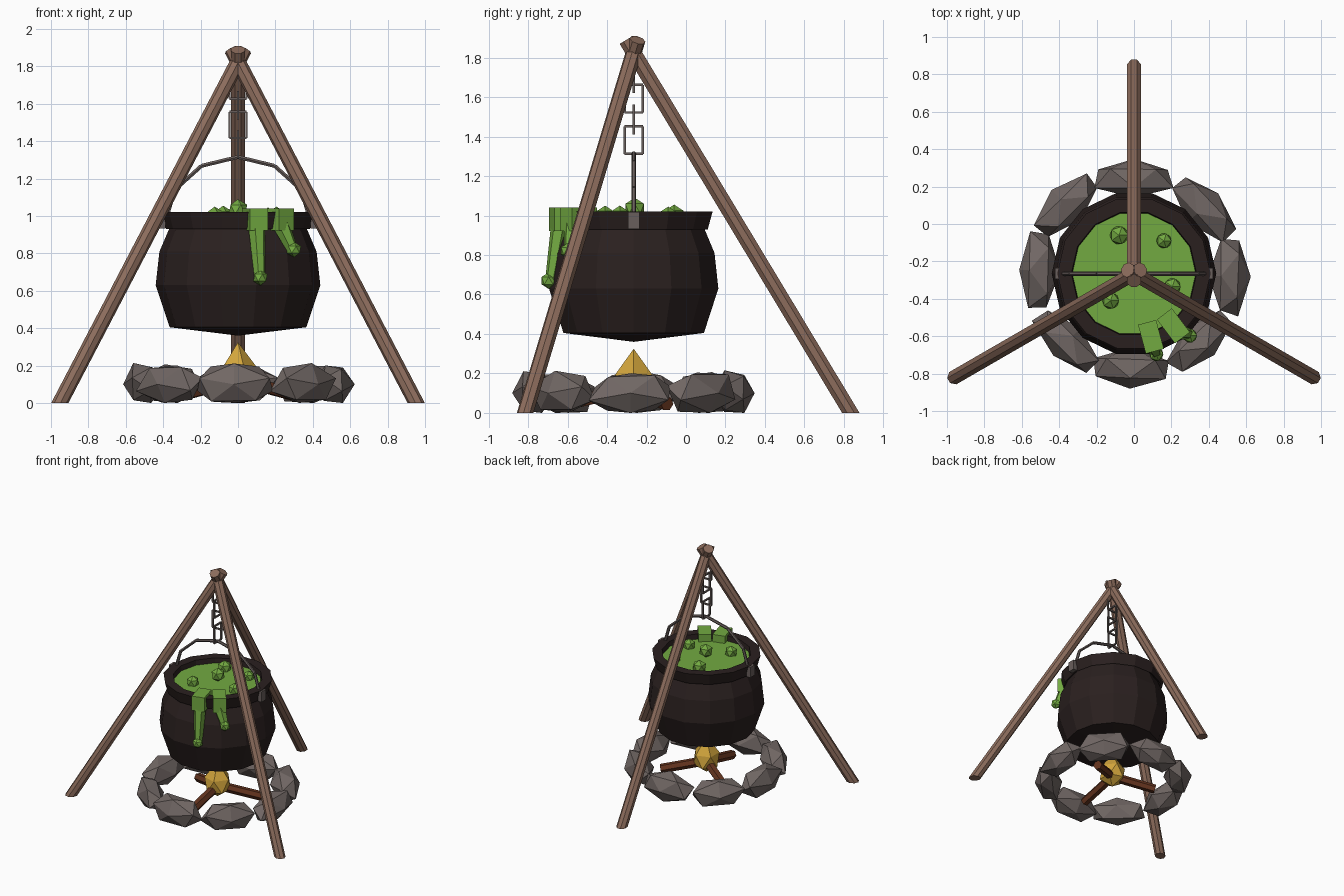
import bpy, bmesh, math, random
from mathutils import Vector, Matrix

if "Cube" in bpy.data.objects:
    bpy.data.objects.remove(bpy.data.objects["Cube"])

random.seed(4)
C = Vector((0, -0.265, 0))          # axis of pot and fire


def material(name, rgb):
    m = bpy.data.materials.new(name)
    m.diffuse_color = (*rgb, 1)
    m.use_nodes = True
    m.node_tree.nodes["Principled BSDF"].inputs["Base Color"].default_value = m.diffuse_color
    return m


WOOD = material("pole wood", (0.262, 0.150, 0.107))
IRON = material("pot iron", (0.023, 0.0144, 0.0137))
METAL = material("grey metal", (0.141, 0.114, 0.107))
GREEN = material("green brew", (0.17, 0.40, 0.053))
STONE = material("stone", (0.165, 0.136, 0.128))
FLAME = material("flame gold", (0.645, 0.376, 0.045))
LOG = material("log wood", (0.127, 0.034, 0.013))


def finish(name, bm, mat):
    bmesh.ops.recalc_face_normals(bm, faces=bm.faces)
    me = bpy.data.meshes.new(name)
    bm.to_mesh(me)
    bm.free()
    me.materials.append(mat)
    ob = bpy.data.objects.new(name, me)
    bpy.context.collection.objects.link(ob)
    return ob


def rod(bm, p, q, r1, r2=None, n=8):
    """Straight n-sided bar from p to q."""
    p, q = Vector(p), Vector(q)
    d = q - p
    turn = d.to_track_quat('Z', 'Y').to_matrix().to_4x4()
    bmesh.ops.create_cone(
        bm, cap_ends=True, segments=n, radius1=r1, radius2=r1 if r2 is None else r2,
        depth=d.length,
        matrix=Matrix.Translation((p + q) / 2) @ turn @ Matrix.Rotation(math.pi / n, 4, 'Z'))


def box(bm, loc, size, angle=0):
    bmesh.ops.create_cube(bm, size=1, matrix=Matrix.Translation(loc)
                          @ Matrix.Rotation(angle, 4, 'Z') @ Matrix.Diagonal((*size, 1)))


def ball(bm, loc, r):
    bmesh.ops.create_icosphere(bm, subdivisions=1, radius=r, matrix=Matrix.Translation(loc))


def lathe(bm, profile, n=14):
    """Spin (radius, height) points around the pot axis."""
    rings = []
    for r, z in profile:
        if r == 0:
            rings.append([bm.verts.new(C + Vector((0, 0, z)))] * n)
        else:
            rings.append([bm.verts.new(C + Vector((r * math.cos(k * math.tau / n),
                                                   r * math.sin(k * math.tau / n), z)))
                          for k in range(n)])
    for a, b in zip(rings, rings[1:]):
        for k in range(n):
            j = (k + 1) % n
            bm.faces.new(list(dict.fromkeys((a[k], a[j], b[j], b[k]))))


def polar(angle, r, z):
    a = math.radians(angle)
    return C + Vector((math.cos(a) * r, math.sin(a) * r, z))


# Tripod poles, crossing at the top and cut level with the ground
for name, ang in (("back", 90), ("left", 210), ("right", 330)):
    foot, cross = polar(ang, 1.1, 0), polar(ang, 0, 1.825)
    d = (cross - foot).normalized()
    bm = bmesh.new()
    rod(bm, foot - d * 0.1, cross + d * 0.075, 0.041)
    cut = bmesh.ops.bisect_plane(bm, geom=bm.verts[:] + bm.edges[:] + bm.faces[:],
                                 plane_co=(0, 0, 0), plane_no=(0, 0, -1), clear_outer=True)
    bmesh.ops.edgeloop_fill(bm, edges=[e for e in cut['geom_cut']
                                       if isinstance(e, bmesh.types.BMEdge)])
    finish(name + "_pole", bm, WOOD)

# Pot with rim and inner wall
bm = bmesh.new()
lathe(bm, [(0, 0.36), (0.365, 0.405), (0.44, 0.63), (0.42, 0.81), (0.36, 0.95),
           (0.385, 0.93), (0.41, 1.02), (0.335, 1.02), (0.325, 0.94)])
finish("pot", bm, IRON)

# Brew surface and bubbles
bm = bmesh.new()
lathe(bm, [(0.331, 0.98), (0, 0.98)])
finish("brew_surface", bm, GREEN)
bm = bmesh.new()
for x, y, z, r in ((0, -0.26, 1.035, 0.055), (-0.08, -0.06, 1.0, 0.055), (0.16, -0.09, 1.0, 0.045),
                   (-0.125, -0.41, 1.0, 0.05), (0.205, -0.335, 1.0, 0.05)):
    ball(bm, (x, y, z), r)
finish("brew_bubbles", bm, GREEN)

# Drips running over the rim: cap, tapering stem and end drop
for name, a, a2, end, w in (("long", -75, -74.5, 0.67, 0.1), ("short", -53, -48, 0.82, 0.1)):
    bm = bmesh.new()
    box(bm, polar(a, 0.35, 1.01), (0.16, w, 0.06), math.radians(a))
    box(bm, polar(a, 0.395, 0.98), (0.07, w, 0.115), math.radians(a))
    rod(bm, polar(a, 0.385, 0.95), polar(a2, 0.435, end), 0.048, 0.03, 6)
    ball(bm, polar(a2, 0.447, end), 0.042)
    finish(name + "_drip", bm, GREEN)

# Handle arch with side brackets
bm = bmesh.new()
arch = [C + Vector((0.39 * math.cos(k * math.pi / 6), 0, 0.965 + 0.35 * math.sin(k * math.pi / 6)))
        for k in range(7)]
for p, q in zip(arch, arch[1:]):
    rod(bm, p, q, 0.012, n=6)
finish("handle", bm, METAL)
bm = bmesh.new()
for s in (-1, 1):
    box(bm, C + Vector((s * 0.405, 0, 0.975)), (0.035, 0.06, 0.085))
finish("handle_brackets", bm, METAL)

# Chain of four square links, turned a quarter each time
bm = bmesh.new()
for i in range(4):
    side = Vector((0, 0.046, 0)) if i % 2 == 0 else Vector((0.046, 0, 0))
    lo, hi = Vector((0, 0, 1.312 + i * 0.105)), Vector((0, 0, 1.452 + i * 0.105))
    corners = [C + lo - side, C + lo + side, C + hi + side, C + hi - side]
    for k in range(4):
        rod(bm, corners[k], corners[(k + 1) % 4], 0.0085, n=4)
finish("chain", bm, METAL)

# Ring of rough stones, flattened on the ground
for i in range(8):
    bm = bmesh.new()
    bmesh.ops.create_icosphere(bm, subdivisions=1, radius=1)
    ang = i * 45 + random.uniform(-3, 3)
    pole = Matrix.Rotation(math.pi / 2, 4, 'Y')
    spin = Matrix.Rotation(random.choice((0, math.pi)), 4, 'X')
    place = (Matrix.Translation(polar(ang, 0.51, 0.1)) @ Matrix.Rotation(math.radians(ang), 4, 'Z')
             @ Matrix.Diagonal((0.11, 0.235, 0.125, 1)) @ spin @ pole)
    for v in bm.verts:
        v.co *= random.uniform(0.9, 1.07)
    bm.transform(place)
    for v in bm.verts:
        v.co.z = max(v.co.z, 0)
    finish(f"stone_{i + 1}", bm, STONE)

# Fire logs leaning into the middle
bm = bmesh.new()
for ang in (30, 150, 270):
    rod(bm, polar(ang, 0.34, 0.045), polar(ang, 0.02, 0.12), 0.036, n=6)
finish("fire_logs", bm, LOG)

# Flame: faceted ball with a raised tip
bm = bmesh.new()
ball(bm, C + Vector((0, 0, 0.145)), 0.11)
max(bm.verts, key=lambda v: v.co.z).co.z = 0.325
finish("flame", bm, FLAME)
